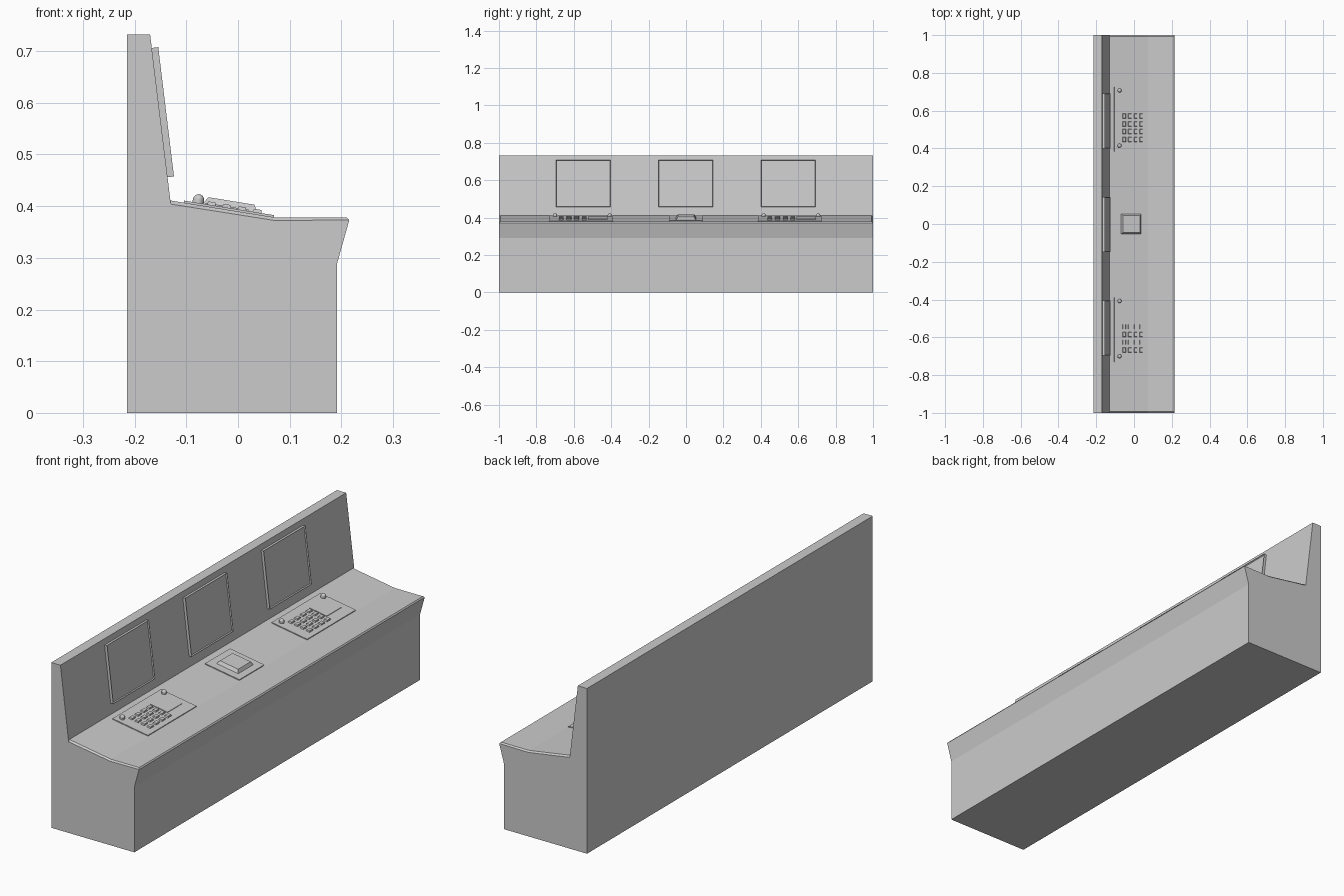
import bpy, bmesh, math
from mathutils import Matrix, Vector

if "Cube" in bpy.data.objects:
    bpy.data.objects.remove(bpy.data.objects["Cube"])


def finish(name, bm, matrix=None):
    bmesh.ops.recalc_face_normals(bm, faces=bm.faces)
    me = bpy.data.meshes.new(name)
    bm.to_mesh(me)
    bm.free()
    ob = bpy.data.objects.new(name, me)
    if matrix:
        ob.matrix_world = matrix
    bpy.context.collection.objects.link(ob)
    return ob


def add_block(bm, x0, x1, y0, y1, z0, z1, taper=0.0):
    """Box whose top is inset by taper; returns its top face."""
    rings = [[bm.verts.new((x, y, z)) for x, y in
              ((x0 + t, y0 + t), (x1 - t, y0 + t), (x1 - t, y1 - t), (x0 + t, y1 - t))]
             for z, t in ((z0, 0), (z1, taper))]
    low, top = rings
    bm.faces.new(low[::-1])
    for i in range(4):
        j = (i + 1) % 4
        bm.faces.new((low[i], low[j], top[j], top[i]))
    return bm.faces.new(top)


# Console body: one profile lofted along y, desk edge chamfered at the ends
inner = [(-.215, 0), (.192, 0), (.192, .29), (.215, .372), (.211, .378),
         (.073, .378), (-.131, .411), (-.17, .732), (-.215, .732)]
outer = inner[:4] + [(.2145, .3735), (.073, .372), (-.13, .404)] + inner[7:]
bm = bmesh.new()
sections = [[bm.verts.new((x, y, z)) for x, z in prof]
            for y, prof in ((-1, outer), (-.993, inner), (.993, inner), (1, outer))]
for a, b in zip(sections, sections[1:]):
    for i in range(len(a)):
        j = (i + 1) % len(a)
        bm.faces.new((a[i], a[j], b[j], b[i]))
bm.faces.new(sections[0])
bm.faces.new(sections[-1])
finish("console_body", bm)

# Screens: slabs on the sloped back with a shallow recessed display
back_tilt = math.atan2(.039, .321)
for n, y in enumerate((-.55, -.002, .546)):
    bm = bmesh.new()
    # local x runs along y, local y runs up the slope, local z faces outward
    face = add_block(bm, -.146, .146, -.126, .126, -.004, .013)
    bmesh.ops.inset_individual(bm, faces=[face], thickness=.016)
    bmesh.ops.inset_individual(bm, faces=[face], thickness=.004, depth=-.005)
    up = Vector((-math.sin(back_tilt), 0, math.cos(back_tilt)))
    side = Vector((0, 1, 0))
    out = side.cross(up)
    m = Matrix((side, up, out)).transposed().to_4x4()
    m.translation = (-.152, y, .581)
    finish(f"screen_{n + 1}", bm, m)

# Desk controls share a frame lying on the sloped desk top
desk_tilt = math.atan2(.033, .204)


def desk_frame(y):
    return Matrix.Translation((0, y, .3898)) @ Matrix.Rotation(desk_tilt, 4, 'Y')


# Centre plate with a large tapered button
bm = bmesh.new()
add_block(bm, -.102, .068, -.087, .087, -.003, .004)
finish("centre_plate", bm, desk_frame(0))
bm = bmesh.new()
add_block(bm, -.07, .038, -.053, .053, .003, .018, .009)
finish("centre_button", bm, desk_frame(0))

# Two identical keyboards
for n, y in enumerate((-.56, .555)):
    frame = desk_frame(y)
    bm = bmesh.new()
    add_block(bm, -.106, .07, -.17, .17, -.003, .004)
    finish(f"key_plate_{n + 1}", bm, frame)

    bm = bmesh.new()
    for row in range(4):
        for col in range(4):
            x, ky = -.053 + row * .03, -.107 + col * .041
            add_block(bm, x - .009, x + .009, ky - .013, ky + .013, .003, .01, .002)
    finish(f"keys_{n + 1}", bm, frame)

    bm = bmesh.new()
    add_block(bm, -.065, .02, .037, .14, .003, .0065)
    finish(f"touch_pad_{n + 1}", bm, frame)

    # Round domed knobs at the back corners
    bm = bmesh.new()
    for ky in (-.14, .152):
        bmesh.ops.create_cone(bm, cap_ends=True, segments=16, radius1=.011, radius2=.011,
                              depth=.008, matrix=Matrix.Translation((-.079, ky, .007)))
        bmesh.ops.create_uvsphere(bm, u_segments=16, v_segments=8, radius=.0105,
                                  matrix=Matrix.Translation((-.079, ky, .0105)))
    knob = finish(f"knobs_{n + 1}", bm, frame)
    bpy.context.view_layer.objects.active = knob
    knob.select_set(True)
    bpy.ops.object.shade_smooth_by_angle(angle=math.radians(40))
    knob.select_set(False)
